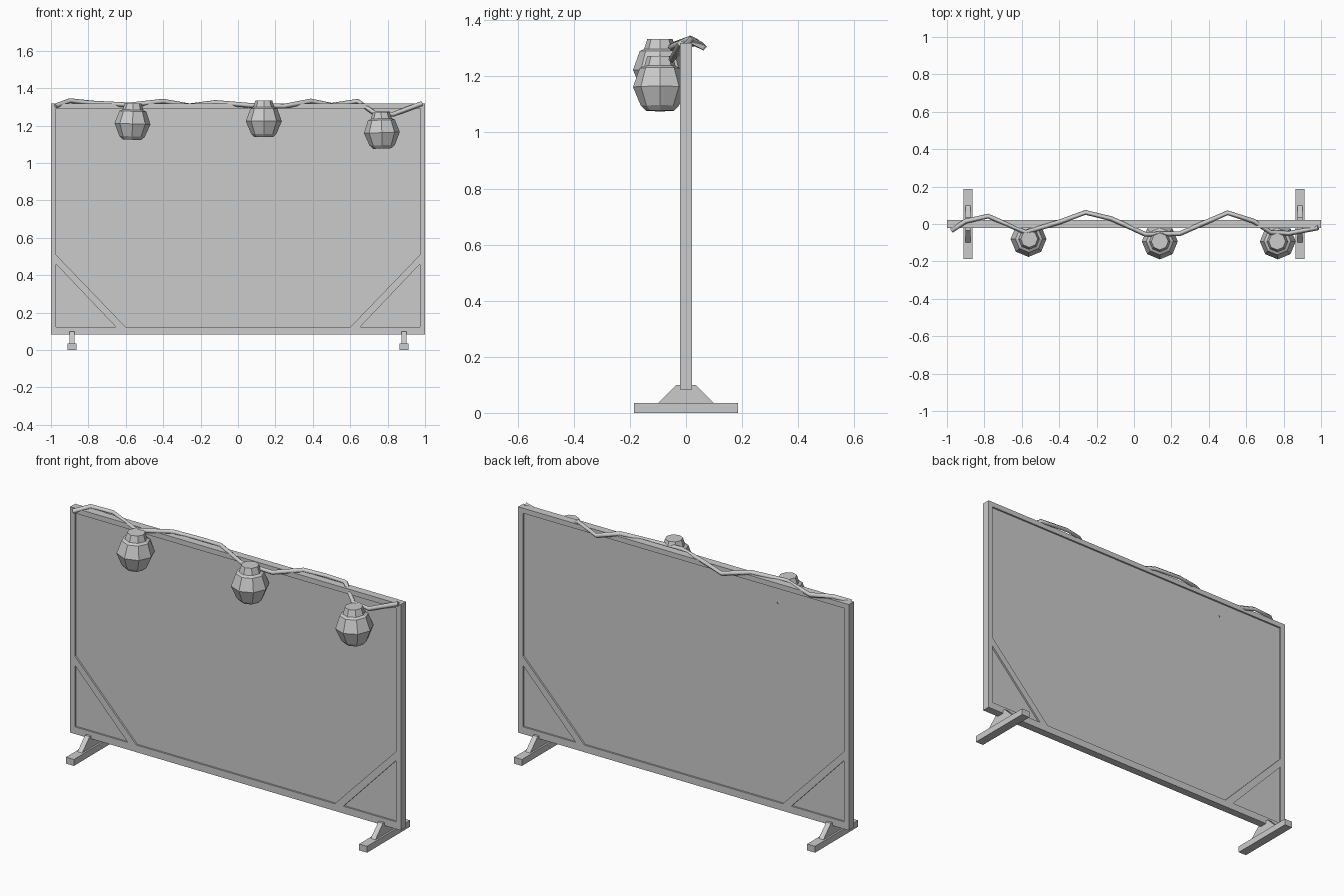
import bpy, bmesh, math
from mathutils import Vector

if "Cube" in bpy.data.objects:
    bpy.data.objects.remove(bpy.data.objects["Cube"], do_unlink=True)

grey = bpy.data.materials.new("light grey")
grey.use_nodes = True
grey.diffuse_color = (0.6, 0.6, 0.6, 1)
grey.node_tree.nodes["Principled BSDF"].inputs["Base Color"].default_value = (0.6, 0.6, 0.6, 1)


def finish(name, bm):
    bmesh.ops.recalc_face_normals(bm, faces=bm.faces)
    mesh = bpy.data.meshes.new(name)
    bm.to_mesh(mesh)
    bm.free()
    mesh.materials.append(grey)
    ob = bpy.data.objects.new(name, mesh)
    bpy.context.collection.objects.link(ob)
    return ob


def prism(name, outline, start, direction):
    """Extrude a closed outline along one direction."""
    bm = bmesh.new()
    face = bm.faces.new([bm.verts.new(Vector(p) + Vector(start)) for p in outline])
    ext = bmesh.ops.extrude_face_region(bm, geom=[face])
    moved = [v for v in ext["geom"] if isinstance(v, bmesh.types.BMVert)]
    bmesh.ops.translate(bm, verts=moved, vec=direction)
    return finish(name, bm)


def slab(name, points, half):
    """Upright shape given in x and z, centred on y = 0."""
    return prism(name, [(x, 0, z) for x, z in points], (0, -half, 0), (0, 2 * half, 0))


def rect(a, b, c, d):
    return [(a, c), (b, c), (b, d), (a, d)]


# Screen: frame bars around a recessed panel
LOW, HIGH, DEPTH = 0.083, 1.318, 0.0215
IN_X, IN_LOW, IN_HIGH = 0.972, 0.122, 1.29
slab("panel", rect(-IN_X, IN_X, IN_LOW, IN_HIGH), 0.012)
slab("top_rail", rect(-IN_X, IN_X, IN_HIGH, HIGH), DEPTH)
slab("bottom_rail", rect(-IN_X, IN_X, LOW, IN_LOW), DEPTH)

for side, s in (("left", 1), ("right", -1)):
    slab(side + "_stile", rect(s * IN_X, s, LOW, HIGH), DEPTH)
    # Diagonal corner brace
    slab(side + "_brace", [(s * IN_X, 0.508), (s * IN_X, 0.458),
                           (s * 0.652, IN_LOW), (s * 0.6, IN_LOW)], DEPTH)
    # Foot bar with a sloped support
    x = s * 0.887
    prism(side + "_foot", [(0, -0.186, 0), (0, 0.186, 0), (0, 0.186, 0.035), (0, -0.186, 0.035)],
          (x - 0.024, 0, 0), (0.048, 0, 0))
    prism(side + "_support", [(0, -0.1, 0.035), (0, 0.1, 0.035), (0, 0.035, 0.1), (0, -0.035, 0.1)],
          (x - 0.014, 0, 0), (0.028, 0, 0))

# Cord winding over the top rail
path = [(-0.975, -0.035, 1.305), (-0.9, 0.015, 1.333), (-0.78, 0.042, 1.32),
        (-0.58, -0.045, 1.31), (-0.4, 0.01, 1.33), (-0.26, 0.062, 1.305),
        (-0.12, 0.028, 1.323), (0.06, -0.055, 1.308), (0.245, -0.052, 1.303),
        (0.39, 0.012, 1.331), (0.5, 0.06, 1.308), (0.64, 0.015, 1.33),
        (0.73, -0.045, 1.265), (0.83, -0.05, 1.26), (0.985, -0.02, 1.318)]
curve = bpy.data.curves.new("cord", "CURVE")
curve.dimensions = "3D"
spline = curve.splines.new("POLY")
spline.points.add(len(path) - 1)
for point, co in zip(spline.points, path):
    point.co = (*co, 1)
curve.bevel_depth = 0.013
curve.bevel_resolution = 0
curve.use_fill_caps = True
curve.materials.append(grey)
bpy.context.collection.objects.link(bpy.data.objects.new("cord", curve))

# Faceted hanging lanterns, narrow cap above a round body
PROFILE = [(0.05, 0), (0.068, 0.018), (0.096, 0.085), (0.072, 0.152),
           (0.056, 0.16), (0.045, 0.195)]
SIDES = 8


def lantern(name, location, tilt):
    bm = bmesh.new()
    rings = []
    for r, z in PROFILE:
        angles = [2 * math.pi * i / SIDES for i in range(SIDES)]
        rings.append([bm.verts.new((r * math.cos(a), r * math.sin(a), z)) for a in angles])
    for lower, upper in zip(rings, rings[1:]):
        for i in range(SIDES):
            j = (i + 1) % SIDES
            bm.faces.new((lower[i], lower[j], upper[j], upper[i]))
    bm.faces.new(rings[0])
    bm.faces.new(rings[-1])
    ob = finish(name, bm)
    ob.location = location
    ob.rotation_euler = (0, math.radians(tilt), 0)


lantern("right_lantern", (-0.567, -0.08, 1.124), 2)
lantern("middle_lantern", (0.138, -0.093, 1.138), 0)
lantern("left_lantern", (0.772, -0.093, 1.077), -2)
